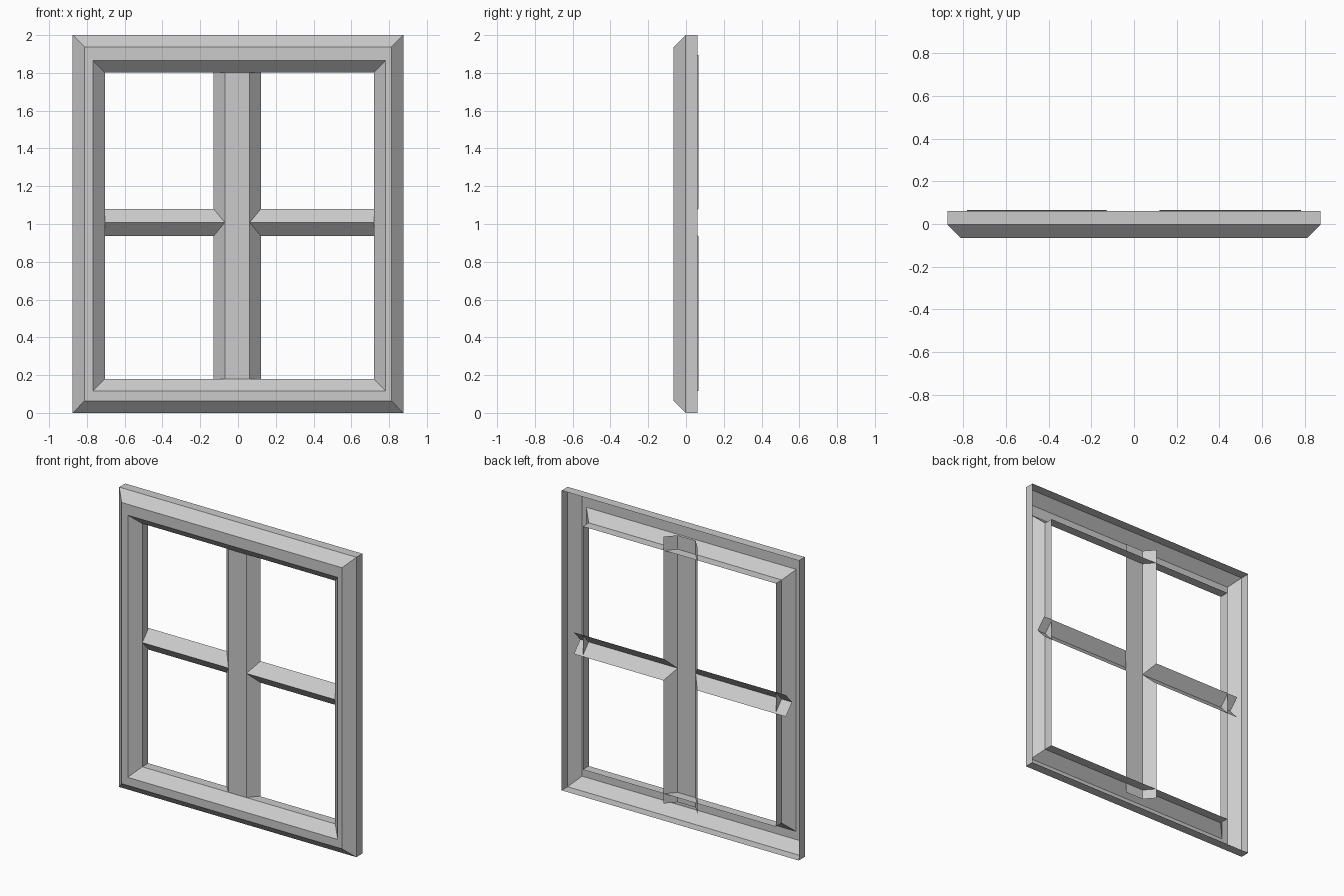
import bpy

if "Cube" in bpy.data.objects:
    bpy.data.objects.remove(bpy.data.objects["Cube"])

def make(name, verts, faces):
    me = bpy.data.meshes.new(name)
    me.from_pydata(verts, [], faces)
    me.update()
    ob = bpy.data.objects.new(name, me)
    bpy.context.collection.objects.link(ob)
    return ob

# Outer frame: mitred rectangular rings (x0, x1, z0, z1, y), open at the back
rings = [
    (-0.875, 0.875, 0.0, 2.0, 0.061),
    (-0.875, 0.875, 0.0, 2.0, -0.002),
    (-0.813, 0.813, 0.063, 1.938, -0.065),
    (-0.768, 0.781, 0.117, 1.865, -0.065),
    (-0.705, 0.719, 0.18, 1.802, -0.002),
    (-0.705, 0.719, 0.18, 1.802, 0.061),
]
verts = []
for x0, x1, z0, z1, y in rings:
    verts += [(x0, y, z0), (x1, y, z0), (x1, y, z1), (x0, y, z1)]
faces = []
for r in range(len(rings) - 1):
    for i in range(4):
        a, b = r * 4 + i, r * 4 + (i + 1) % 4
        faces.append((a, b, b + 4, a + 4))
make("window_frame", verts, faces)

# Shared glazing bar measurements
CX, CZ = -0.004, 1.008           # crossing centre
FLAT, HALF = 0.066, 0.125        # post face and full half widths
BAR = 0.072                      # crossbar half height
FRONT, BACK = -0.001, 0.065
Z0, Z1 = 0.115, 1.895            # post ends, behind the frame

# Centre post: flat face with bevelled sides, notched where the crossbars join
verts = [(CX - FLAT, FRONT, Z0), (CX + FLAT, FRONT, Z0),
         (CX + FLAT, FRONT, Z1), (CX - FLAT, FRONT, Z1)]
faces = [(0, 1, 2, 3)]
for s in (-1, 1):
    n = len(verts)
    xi, xo = CX + s * FLAT, CX + s * HALF
    verts += [(xi, FRONT, Z0), (xo, BACK, Z0), (xo, BACK, CZ - BAR),
              (xi, FRONT, CZ), (xo, BACK, CZ + BAR), (xo, BACK, Z1), (xi, FRONT, Z1)]
    for f in ((0, 1, 2, 3), (3, 4, 5, 6)):
        f = [n + i for i in f]
        faces.append(f if s > 0 else f[::-1])
make("centre_post", verts, faces)

# Crossbars: V section, mitred into the post
for s, name in ((-1, "left_crossbar"), (1, "right_crossbar")):
    xe = s * 0.782
    verts = [(CX + s * HALF, BACK, CZ - BAR), (xe, BACK, CZ - BAR),
             (xe, FRONT, CZ), (CX + s * FLAT, FRONT, CZ),
             (xe, BACK, CZ + BAR), (CX + s * HALF, BACK, CZ + BAR)]
    faces = [(0, 1, 2, 3), (3, 2, 4, 5)]
    make(name, verts, faces if s > 0 else [f[::-1] for f in faces])
